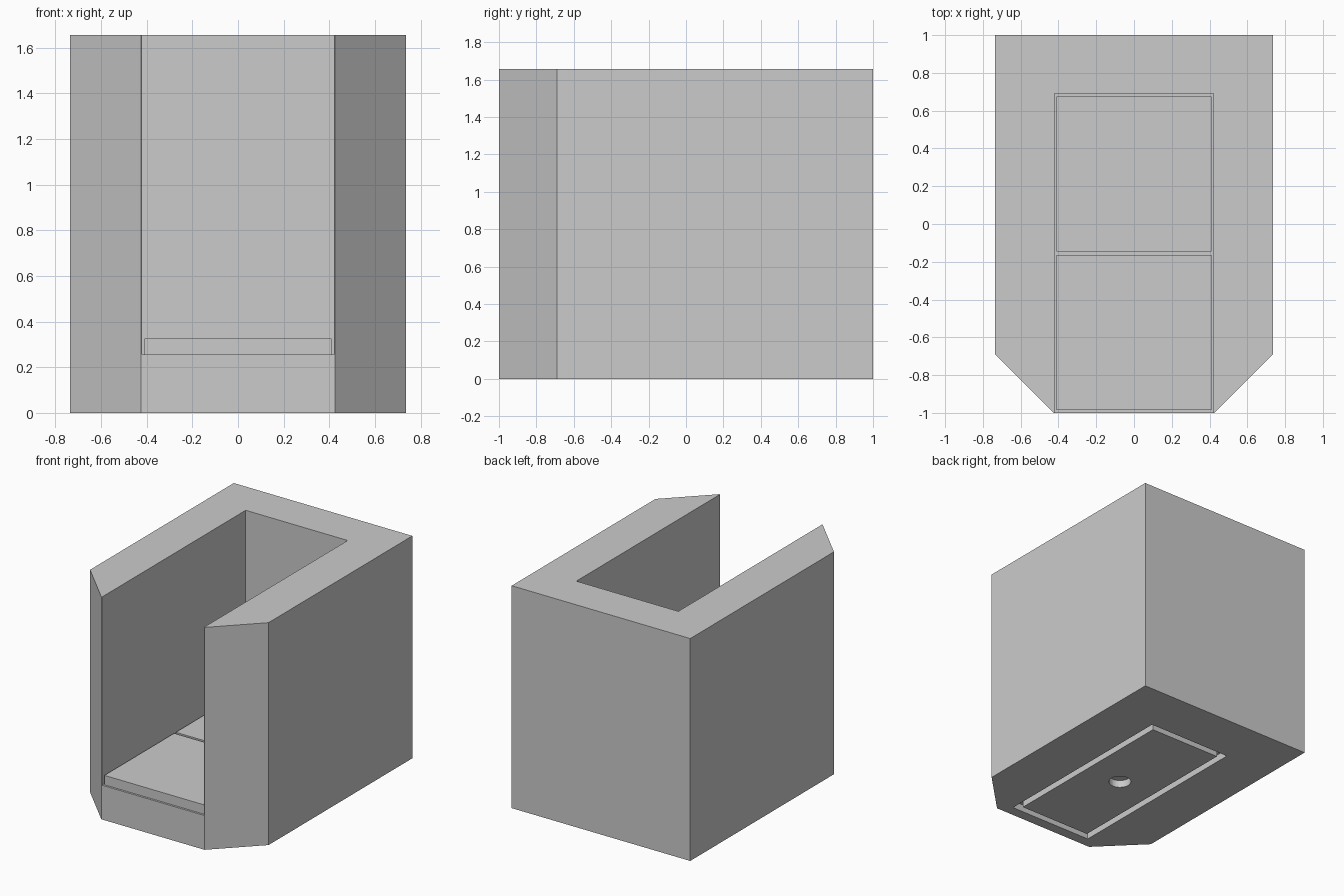
import bpy
import bmesh

cube = bpy.data.objects.get("Cube")
if cube:
    bpy.data.objects.remove(cube, do_unlink=True)

grey = bpy.data.materials.new("plain grey")
grey.use_nodes = True
colour = (0.6, 0.6, 0.6, 1)
grey.diffuse_color = colour
grey.node_tree.nodes["Principled BSDF"].inputs["Base Color"].default_value = colour


def prism(name, outline, z0, z1):
    """Extrude a flat outline from z0 up to z1."""
    bm = bmesh.new()
    face = bm.faces.new([bm.verts.new((x, y, z0)) for x, y in outline])
    out = bmesh.ops.extrude_face_region(bm, geom=[face])
    verts = [v for v in out["geom"] if isinstance(v, bmesh.types.BMVert)]
    bmesh.ops.translate(bm, verts=verts, vec=(0, 0, z1 - z0))
    bmesh.ops.recalc_face_normals(bm, faces=bm.faces)
    mesh = bpy.data.meshes.new(name)
    bm.to_mesh(mesh)
    bm.free()
    mesh.materials.append(grey)
    obj = bpy.data.objects.new(name, mesh)
    bpy.context.collection.objects.link(obj)
    return obj


def rect(half_width, y0, y1):
    return [(-half_width, y0), (half_width, y0), (half_width, y1), (-half_width, y1)]


def cut(target, cutter, operation="DIFFERENCE"):
    """Apply a boolean and discard the cutter."""
    mod = target.modifiers.new("cut", "BOOLEAN")
    mod.operation = operation
    mod.solver = "EXACT"
    mod.object = cutter
    bpy.context.view_layer.objects.active = target
    bpy.ops.object.modifier_apply(modifier=mod.name)
    bpy.data.objects.remove(cutter, do_unlink=True)


HEIGHT, FLOOR, RECESS = 1.655, 0.255, 0.055

# Block with two chamfered front corners
right_side = [(0.425, -1), (0.735, -0.69), (0.735, 1)]
holder = prism("holder_body", right_side + [(-x, y) for x, y in reversed(right_side)], 0, HEIGHT)

# Slot open at the front and top
cut(holder, prism("slot_cutter", rect(0.42, -1.2, 0.69), FLOOR, 2))

# Rectangular groove in the underside
groove = prism("groove_cutter", rect(0.345, -0.92, 0.61), -0.1, RECESS)
cut(groove, prism("groove_core", rect(0.295, -0.87, 0.56), -0.2, 0.2))
cut(holder, groove)

# Round recess in the middle of the underside
bpy.ops.mesh.primitive_cylinder_add(vertices=32, radius=0.078, depth=2 * RECESS,
                                    location=(0, -0.155, 0))
cut(holder, bpy.context.object)

# Two pads lying on the slot floor
for name, y0, y1 in (("front_pad", -0.985, -0.165), ("back_pad", -0.145, 0.675)):
    prism(name, rect(0.41, y0, y1), FLOOR, 0.325)
